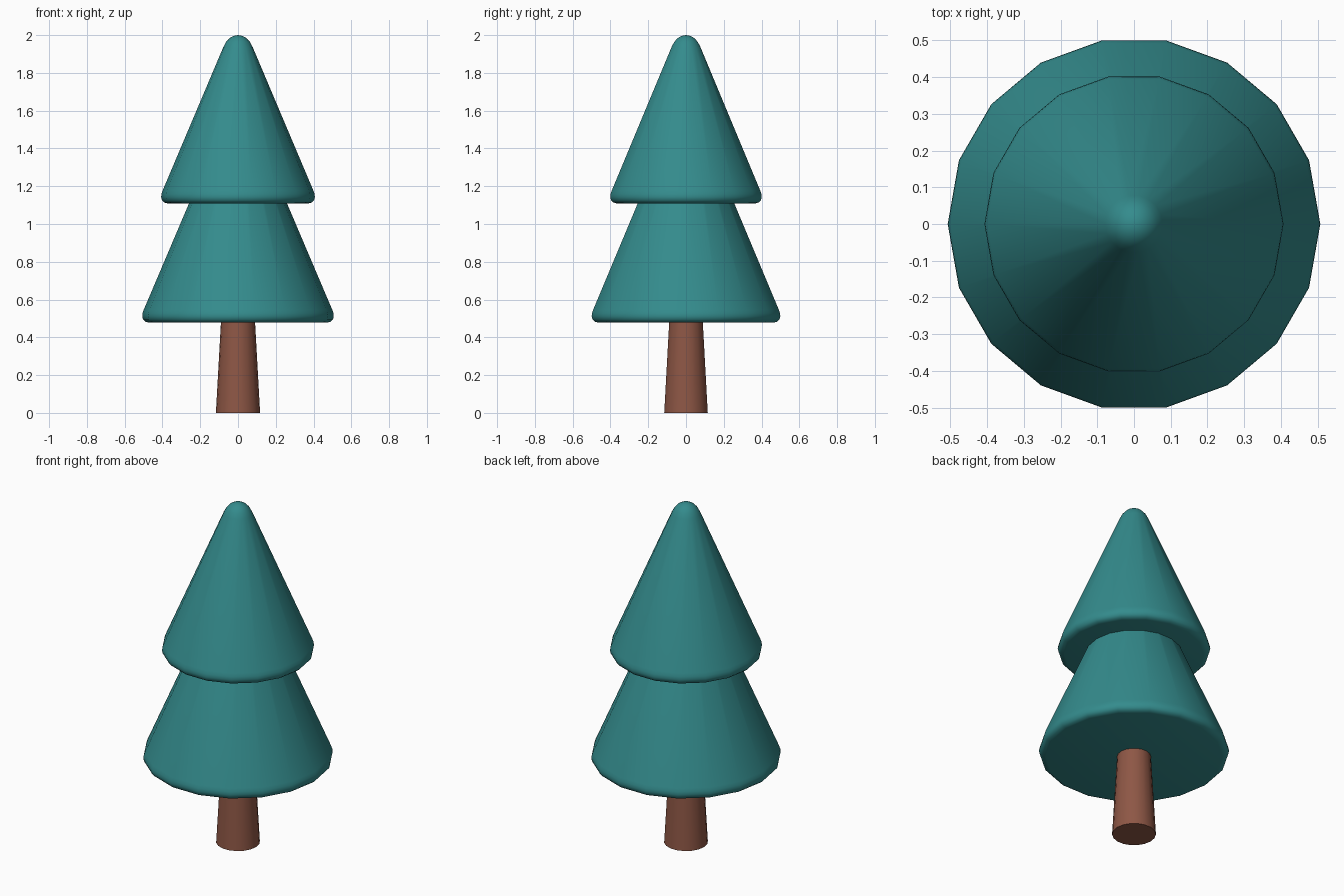
import bpy, math

if "Cube" in bpy.data.objects:
    bpy.data.objects.remove(bpy.data.objects["Cube"])

SIDES = 18


def material(name, rgb):
    mat = bpy.data.materials.new(name)
    mat.diffuse_color = (*rgb, 1)
    mat.use_nodes = True
    mat.node_tree.nodes["Principled BSDF"].inputs["Base Color"].default_value = mat.diffuse_color
    return mat


def lathe(name, profile, mat, angle):
    """Revolve (radius, z) points about z; zero radius makes a pole."""
    verts, rings, faces = [], [], []
    for r, z in profile:
        start = len(verts)
        n = SIDES if r > 0 else 1
        for i in range(n):
            a = 2 * math.pi * i / SIDES
            verts.append((r * math.cos(a), r * math.sin(a), z))
        rings.append([start + i % n for i in range(SIDES)])
    for low, high in zip(rings, rings[1:]):
        for i in range(SIDES):
            j = (i + 1) % SIDES
            quad = [low[i], low[j], high[j], high[i]]
            faces.append(list(dict.fromkeys(quad)))
    faces.append(rings[0][::-1])
    if profile[-1][0] > 0:
        faces.append(rings[-1])
    mesh = bpy.data.meshes.new(name)
    mesh.from_pydata(verts, [], faces)
    mesh.materials.append(mat)
    obj = bpy.data.objects.new(name, mesh)
    bpy.context.collection.objects.link(obj)
    bpy.ops.object.select_all(action='DESELECT')
    obj.select_set(True)
    bpy.context.view_layer.objects.active = obj
    bpy.ops.object.shade_smooth_by_angle(angle=math.radians(angle))
    return obj


def foliage(name, radius, bottom, top, mat):
    # Flat underside, rounded rim, straight slope and rounded tip
    profile = [(radius - 0.035, bottom), (radius - 0.016, bottom + 0.005),
               (radius - 0.004, bottom + 0.017), (radius, bottom + 0.034),
               (radius - 0.002, bottom + 0.05), (radius - 0.008, bottom + 0.068),
               (0.078, top - 0.064), (0.064, top - 0.037),
               (0.045, top - 0.016), (0.023, top - 0.004), (0, top)]
    return lathe(name, profile, mat, 50)


green = material("foliage_green", (0.034, 0.26, 0.265))
brown = material("trunk_brown", (0.27, 0.095, 0.06))

# Tapered trunk, running slightly into the foliage
lathe("trunk", [(0.117, 0), (0.087, 0.54)], brown, 40)

# Two stacked tiers; the lower tip is hidden inside the upper tier
foliage("lower_foliage", 0.507, 0.478, 1.60, green)
foliage("upper_foliage", 0.407, 1.109, 2.0, green)
